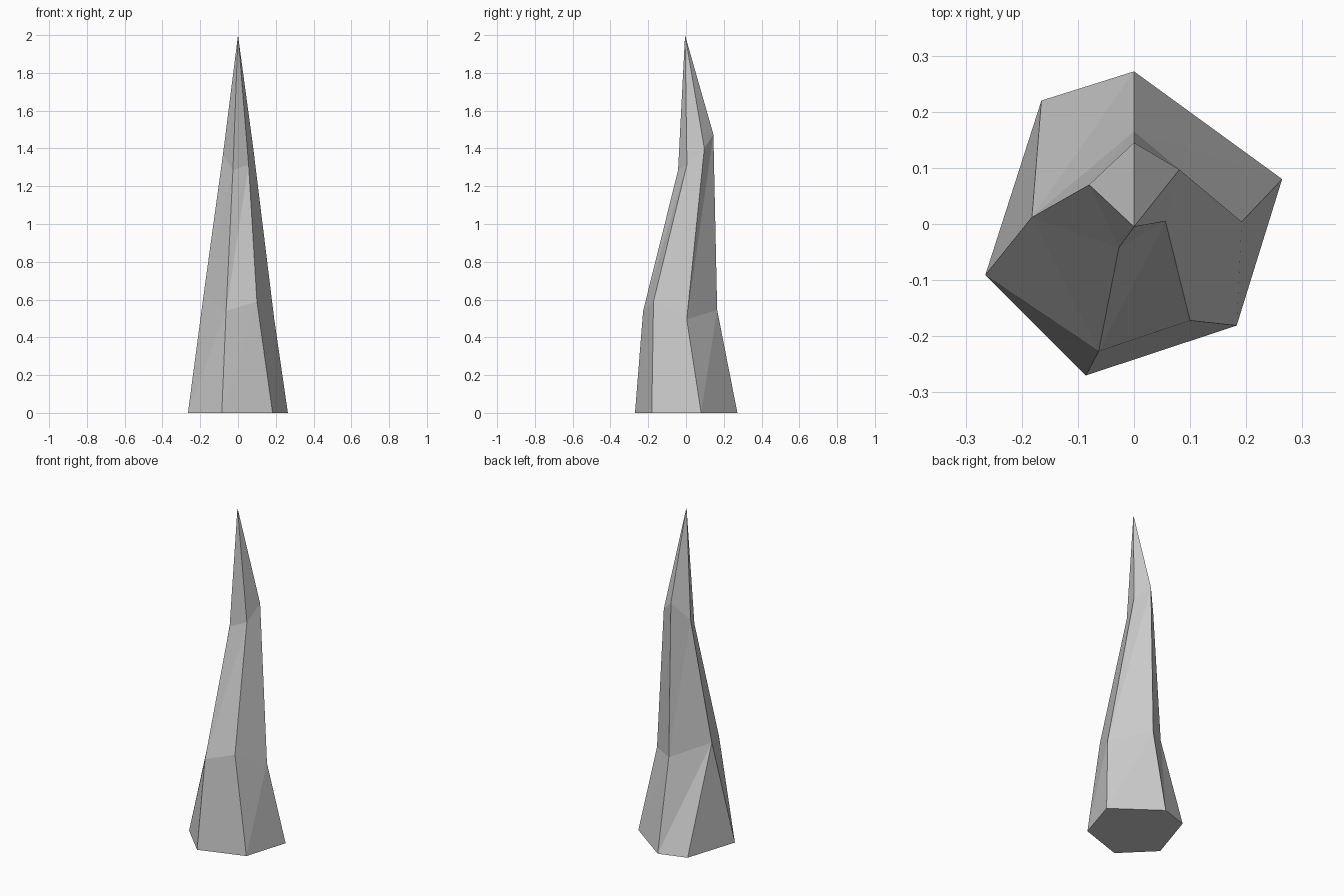
import bpy, bmesh

if "Cube" in bpy.data.objects:
    bpy.data.objects.remove(bpy.data.objects["Cube"])

# Irregular cross-sections, counter-clockwise from the back.
# The left corner of the upper sections closes two base corners into one.
left_mid, left_top = (-0.182, 0.012, 0.625), (-0.08, 0.07, 1.365)
base = [(0, 0.272, 0), (-0.165, 0.22, 0), (-0.265, -0.091, 0),
        (-0.086, -0.27, 0), (0.183, -0.181, 0), (0.264, 0.08, 0)]
middle = [(0, 0.165, 0.545), left_mid, left_mid,
          (-0.063, -0.227, 0.54), (0.1, -0.172, 0.59), (0.192, 0.004, 0.495)]
upper = [(0, 0.145, 1.475), left_top, left_top,
         (-0.027, -0.042, 1.285), (0.056, 0.005, 1.315), (0.081, 0.097, 1.40)]
tip = (0, -0.005, 2.0)

bm = bmesh.new()
rings = [[bm.verts.new(p) for p in ring] for ring in (base, middle, upper)]
apex = bm.verts.new(tip)

# Faceted sides
for low, high in zip(rings, rings[1:]):
    for i in range(6):
        j = (i + 1) % 6
        bm.faces.new((low[i], low[j], high[j]))
        bm.faces.new((low[i], high[j], high[i]))

# Pointed end and flat base
for i in range(6):
    bm.faces.new((rings[-1][i], rings[-1][(i + 1) % 6], apex))
bm.faces.new(rings[0][::-1])

bmesh.ops.remove_doubles(bm, verts=bm.verts, dist=0.0005)
bmesh.ops.recalc_face_normals(bm, faces=bm.faces)
mesh = bpy.data.meshes.new("rock_spike")
bm.to_mesh(mesh)
bm.free()
bpy.context.collection.objects.link(bpy.data.objects.new("rock_spike", mesh))
